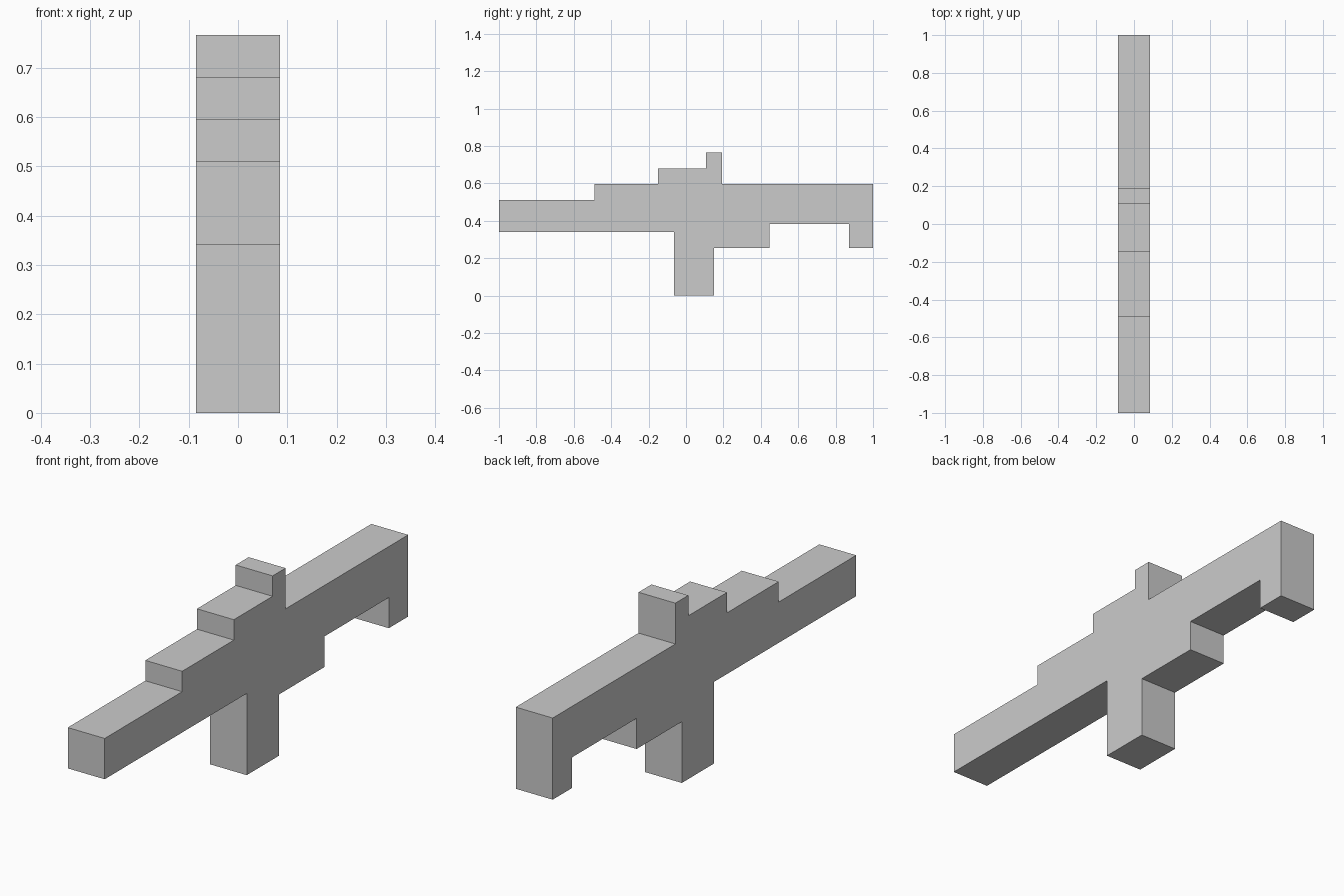
import bpy, bmesh

if "Cube" in bpy.data.objects:
    bpy.data.objects.remove(bpy.data.objects["Cube"])

U = 2 / 47          # grid unit: the model is 47 units long
HALF_WIDTH = 2 * U

# Side silhouette in grid units (distance from the front end, height)
profile = [
    (0, 8), (22, 8),                        # barrel underside
    (22, 0), (27, 0), (27, 6),              # magazine / grip leg
    (34, 6), (34, 9),                       # receiver underside
    (44, 9), (44, 6), (47, 6), (47, 14),    # stock with butt
    (28, 14), (28, 18), (26, 18),           # rear sight
    (26, 16), (20, 16), (20, 14),           # top rail
    (12, 14), (12, 12), (0, 12),            # handguard step and barrel top
]

# Extrude the silhouette across the width as one closed solid
bm = bmesh.new()
verts = [bm.verts.new((-HALF_WIDTH, y * U - 1, z * U)) for y, z in profile]
side = bm.faces.new(verts)
ext = bmesh.ops.extrude_face_region(bm, geom=[side])
moved = [g for g in ext["geom"] if isinstance(g, bmesh.types.BMVert)]
bmesh.ops.translate(bm, verts=moved, vec=(2 * HALF_WIDTH, 0, 0))
bmesh.ops.recalc_face_normals(bm, faces=bm.faces)

mesh = bpy.data.meshes.new("rifle_body")
bm.to_mesh(mesh)
bm.free()
body = bpy.data.objects.new("rifle_body", mesh)
bpy.context.collection.objects.link(body)
